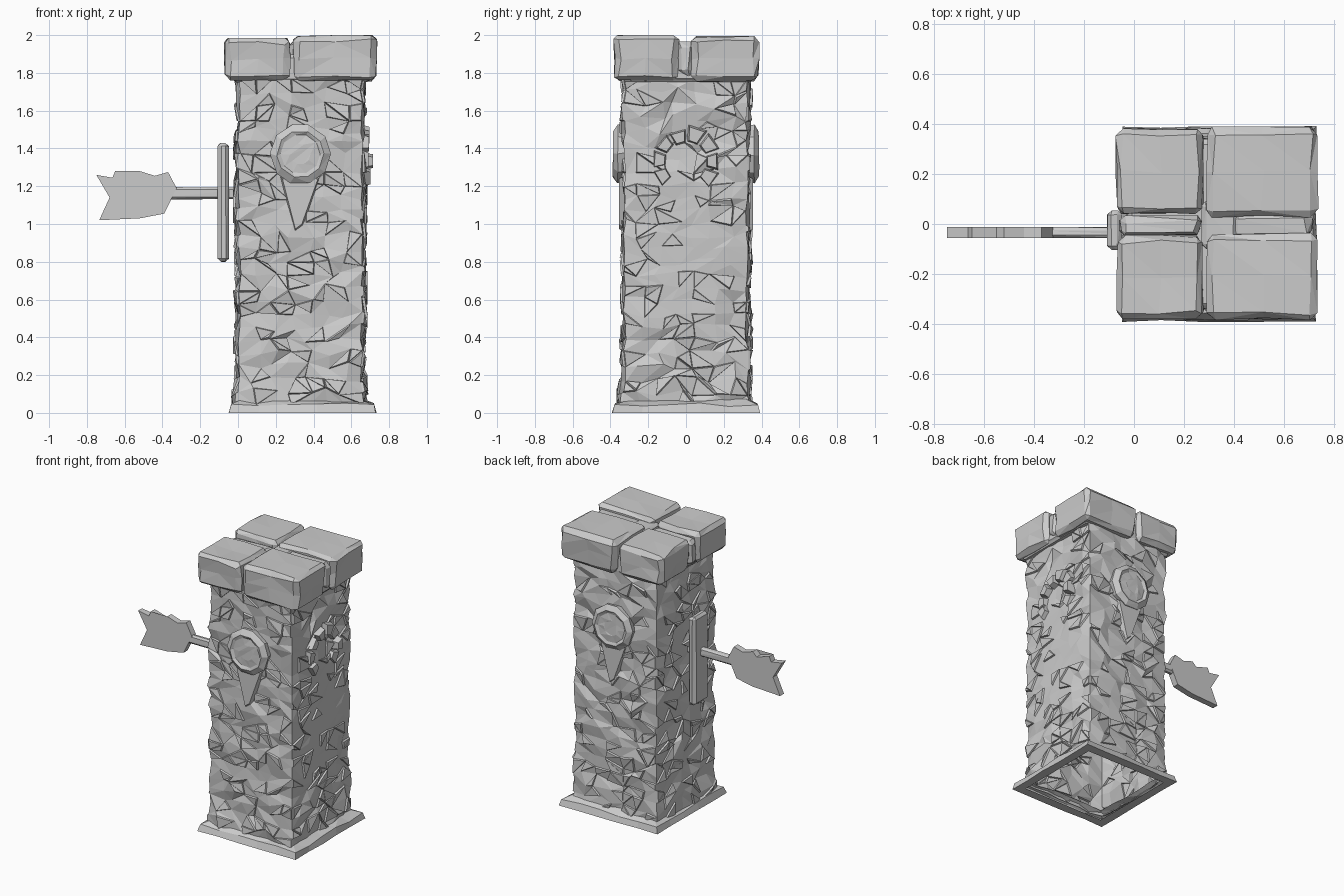
import bpy, bmesh, math, random
from mathutils import Vector, Matrix

if "Cube" in bpy.data.objects:
    bpy.data.objects.remove(bpy.data.objects["Cube"])

random.seed(11)
R = random.uniform
CX = 0.33                      # pillar axis


def finish(bm, name, recalc=True):
    if recalc:
        bmesh.ops.recalc_face_normals(bm, faces=bm.faces)
    me = bpy.data.meshes.new(name)
    bm.to_mesh(me)
    bm.free()
    ob = bpy.data.objects.new(name, me)
    bpy.context.collection.objects.link(ob)
    return ob


def stone(name, lo, hi, bevel, jitter, cuts=0, taper=0.0):
    """Chiselled block: bevelled box with jittered, triangulated faces."""
    lo, hi = Vector(lo), Vector(hi)
    c, s = (lo + hi) / 2, hi - lo
    bm = bmesh.new()
    bmesh.ops.create_cube(bm, size=1)
    for v in bm.verts:
        k = 1 - taper if v.co.z < 0 else 1
        v.co = Vector((v.co.x * s.x * k, v.co.y * s.y * k, v.co.z * s.z)) + c
    bmesh.ops.bevel(bm, geom=bm.edges[:], offset=bevel, segments=1, affect='EDGES')
    if cuts:
        long_edges = [e for e in bm.edges if e.calc_length() > bevel * 3]
        bmesh.ops.subdivide_edges(bm, edges=long_edges, cuts=cuts, use_grid_fill=True)
    bmesh.ops.triangulate(bm, faces=bm.faces[:])
    for v in bm.verts:
        v.co += Vector((R(-1, 1), R(-1, 1), R(-1, 1))) * jitter
        for i in range(3):
            v.co[i] = min(max(v.co[i], lo[i]), hi[i])
    return finish(bm, name)


def extrude_outline(name, pts, mat, depth, shrink=1.0):
    """Outline in local xy, raised along local z, placed by mat."""
    bm = bmesh.new()
    c = sum((Vector(p) for p in pts), Vector((0, 0))) / len(pts)
    a = [bm.verts.new((x, y, 0)) for x, y in pts]
    b = [bm.verts.new((c.x + (x - c.x) * shrink, c.y + (y - c.y) * shrink, depth)) for x, y in pts]
    bm.faces.new(a[::-1])
    bm.faces.new(b)
    for i in range(len(pts)):
        j = (i + 1) % len(pts)
        bm.faces.new((a[i], a[j], b[j], b[i]))
    bmesh.ops.triangulate(bm, faces=[f for f in bm.faces if len(f.verts) > 4])
    bm.transform(mat)
    return finish(bm, name)


def square_point(side, t, half):
    """Point and outward normal on a square perimeter (sides: front, right, back, left)."""
    rot = Matrix.Rotation(side * math.pi / 2, 3, 'Z')
    return rot @ Vector((-half + 2 * half * t, -half, 0)), rot @ Vector((0, -1, 0))


# rough stone shaft, open underneath
N, ROWS = 7, 25
bm = bmesh.new()
rings = []
for r in range(ROWS + 1):
    ring = []
    for side in range(4):
        for i in range(N):
            edge_row = r in (0, ROWS)
            corner = i == 0
            t = i / N + (0 if corner or edge_row else R(-0.05, 0.05))
            p, n = square_point(side, t, 0.33)
            z = 0.04 + 1.73 * r / ROWS + (0 if edge_row else R(-0.024, 0.024))
            out = R(-0.016, 0.016)
            if side == 1 and 0.55 < z < 1.25 and 1 < i < 6:   # worn smooth patch
                out = 0.012 + R(-0.004, 0.004)
            if corner:
                n = p.normalized()
                out = R(-0.022, 0.004)
            if r <= 1:
                out += 0.012
            p = p + n * out
            ring.append(bm.verts.new((p.x + CX, p.y, z)))
    rings.append(ring)
for a, b in zip(rings, rings[1:]):
    for i in range(4 * N):
        j = (i + 1) % (4 * N)
        q = (a[i], a[j], b[j], b[i])
        if random.random() < 0.5:
            bm.faces.new(q[:3])
            bm.faces.new((q[0], q[2], q[3]))
        else:
            bm.faces.new((q[0], q[1], q[3]))
            bm.faces.new(q[1:])
bm.normal_update()
chips = [f for f in bm.faces if random.random() < 0.22]
bmesh.ops.inset_individual(bm, faces=chips, thickness=0.006, depth=0.012)
finish(bm, "pillar_shaft", recalc=False)

# flared footing with an open middle
bm = bmesh.new()
M = 5
rings = []
for half, z, jit in ((0.325, 0.0, 0), (0.39, 0.0, 0.006), (0.378, 0.045, 0.008), (0.325, 0.07, 0.008)):
    ring = []
    for side in range(4):
        for i in range(M):
            p, n = square_point(side, i / M, half)
            p = p + n * R(-jit, jit * 0.5)
            ring.append(bm.verts.new((p.x + CX + 0.012, p.y, z + (R(-0.012, 0.008) if z else 0))))
    rings.append(ring)
for a, b in zip(rings, rings[1:]):
    for i in range(4 * M):
        j = (i + 1) % (4 * M)
        bm.faces.new((a[i], a[j], b[j], b[i]))
bmesh.ops.triangulate(bm, faces=bm.faces[2 * 4 * M:])
finish(bm, "footing", recalc=False)

# cap: four chiselled blocks, a core between them and two filler rocks
blocks = {
    "cap_front_left": ((-0.07, -0.38, 1.76), (0.28, -0.045, 1.985)),
    "cap_back_left": ((-0.075, 0.04, 1.76), (0.28, 0.385, 1.985)),
    "cap_front_right": ((0.29, -0.385, 1.755), (0.735, -0.035, 2.0)),
    "cap_back_right": ((0.29, 0.025, 1.755), (0.74, 0.39, 1.995)),
}
for name, (lo, hi) in blocks.items():
    stone(name, lo, hi, 0.028, 0.009, cuts=1, taper=0.05)
stone("cap_core", (-0.03, -0.34, 1.75), (0.70, 0.34, 1.90), 0.02, 0.004)
stone("cap_centre", (0.27, -0.10, 1.80), (0.42, 0.09, 1.965), 0.02, 0.006)
stone("cap_filler_left", (-0.06, -0.05, 1.78), (0.27, 0.035, 1.955), 0.025, 0.01)
stone("cap_filler_right", (0.38, -0.06, 1.78), (0.72, 0.05, 1.965), 0.03, 0.01)

# round boss with a hanging wedge on the front and back
for name, ang in (("front", 0), ("back", math.pi)):
    place = (Matrix.Translation((CX, 0, 0)) @ Matrix.Rotation(ang, 4, 'Z')
             @ Matrix.Translation((0, -0.32, 0)) @ Matrix.Rotation(math.pi / 2, 4, 'X'))
    bm = bmesh.new()
    prev = None
    for rad, h in ((0.155, 0.0), (0.162, 0.04), (0.125, 0.066), (0.105, 0.056), (0.055, 0.06)):
        ring = []
        for i in range(10):
            a = 2 * math.pi * i / 10 + R(-0.08, 0.08)
            ring.append(bm.verts.new((rad * math.cos(a), 1.37 + rad * math.sin(a), h + R(-0.004, 0.004))))
        if prev:
            for i in range(10):
                j = (i + 1) % 10
                bm.faces.new((prev[i], prev[j], ring[j], ring[i]))
        prev = ring
    bm.faces.new(prev)
    bmesh.ops.triangulate(bm, faces=[f for f in bm.faces if f.calc_center_median().z > 0.045])
    bm.transform(place)
    finish(bm, name + "_boss", recalc=False)
    extrude_outline(name + "_wedge", [(-0.11, 1.26), (-0.03, 0.95), (0.01, 0.98), (0.11, 1.26)],
                    place, 0.035, 0.85)

# broken ring of stones on the right face
side_place = Matrix(((0, 0, 1, 0.645), (1, 0, 0, 0), (0, 1, 0, 1.33), (0, 0, 0, 1)))
for k in range(8):
    a0 = math.radians(-50 + 35 * k)
    a1 = a0 + math.radians(32)
    r0, r1 = 0.11 + R(-0.01, 0.01), 0.185 + R(-0.02, 0.015)
    pts = [(r0 * math.cos(a0), r0 * math.sin(a0)), (r1 * math.cos(a0), r1 * math.sin(a0)),
           (r1 * math.cos(a1), r1 * math.sin(a1)), (r0 * math.cos(a1), r0 * math.sin(a1))]
    extrude_outline("right_ring_stone", pts, side_place, R(0.04, 0.07), 0.75)

# narrow plank standing off the left face
stone("left_plank", (-0.108, -0.105, 0.80), (-0.048, 0.055, 1.43), 0.018, 0.003)

# arrow shaft and ragged fletching
stone("arrow_shaft", (-0.37, -0.057, 1.13), (0.03, -0.012, 1.195), 0.012, 0.003)
upright = Matrix.Translation((0, -0.012, 0)) @ Matrix.Rotation(math.pi / 2, 4, 'X')
extrude_outline("arrow_fletching", [
    (-0.75, 1.26), (-0.68, 1.14), (-0.735, 1.02), (-0.52, 1.03), (-0.39, 1.055), (-0.325, 1.19),
    (-0.37, 1.275), (-0.44, 1.255), (-0.52, 1.28), (-0.55, 1.25), (-0.65, 1.28), (-0.665, 1.245)],
    upright, 0.045)
